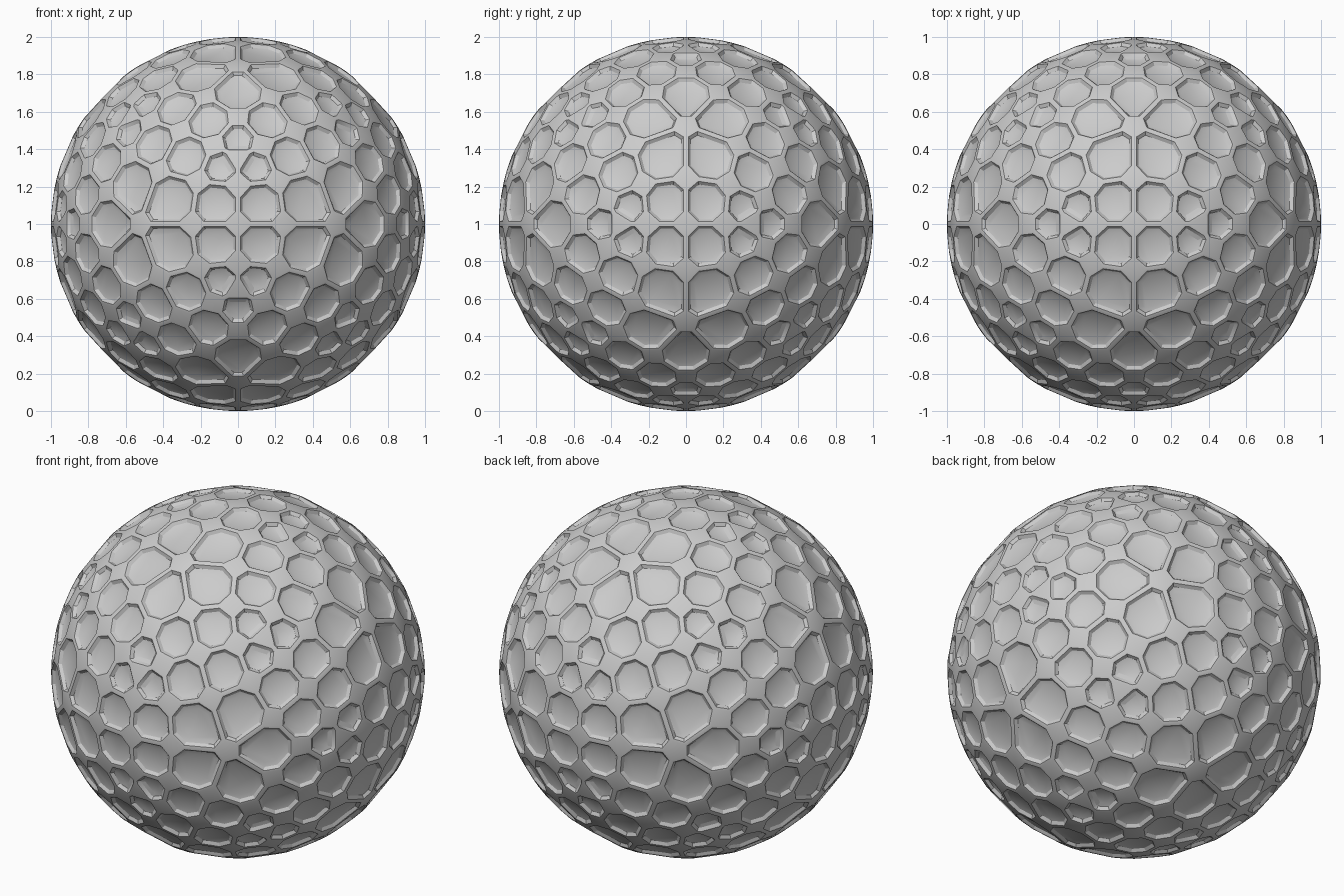
import bpy, bmesh, math

if "Cube" in bpy.data.objects:
    bpy.data.objects.remove(bpy.data.objects["Cube"])

# Icosahedron from three golden rectangles
phi = (1 + 5 ** 0.5) / 2
bm = bmesh.new()
for a in (-1, 1):
    for b in (-phi, phi):
        for co in ((b, 0, a), (a, b, 0), (0, a, b)):
            bm.verts.new(co)
bmesh.ops.convex_hull(bm, input=bm.verts[:])
base = bpy.data.meshes.new("base")
bm.to_mesh(base)
bm.free()

# Two smooth subdivisions give 240 quads, one per dimple
ball = bpy.data.objects.new("dimpled_ball", base)
bpy.context.collection.objects.link(ball)
sub = ball.modifiers.new("sub", 'SUBSURF')
sub.levels = 2
bm = bmesh.new()
bm.from_object(ball, bpy.context.evaluated_depsgraph_get())
ball.modifiers.remove(sub)


def to_sphere():
    for v in bm.verts:
        v.co.normalize()


to_sphere()

# Cut the quad corners: octagons for dimples, small caps between them
bmesh.ops.bevel(bm, geom=bm.verts[:], offset=0.062, offset_type='OFFSET',
                segments=1, profile=0.5, affect='VERTICES')
octagons = [f for f in bm.faces if len(f.verts) == 8]
caps = [f for f in bm.faces if len(f.verts) != 8]
bmesh.ops.poke(bm, faces=caps)
to_sphere()

# Rim, sloping wall and softened floor of each dimple
for width, depth in ((0.013, 0.0), (0.014, -0.016), (0.022, -0.007)):
    bmesh.ops.inset_individual(bm, faces=octagons, thickness=width, depth=depth,
                               use_even_offset=True)
bmesh.ops.recalc_face_normals(bm, faces=bm.faces[:])

# Stand the ball on the ground
for v in bm.verts:
    v.co.z += 1
mesh = bpy.data.meshes.new("dimpled_ball")
bm.to_mesh(mesh)
bm.free()
ball.data = mesh
bpy.data.meshes.remove(base)

# Smooth surface with crisp dimple rims
bpy.context.view_layer.objects.active = ball
ball.select_set(True)
bpy.ops.object.shade_smooth_by_angle(angle=math.radians(30))
